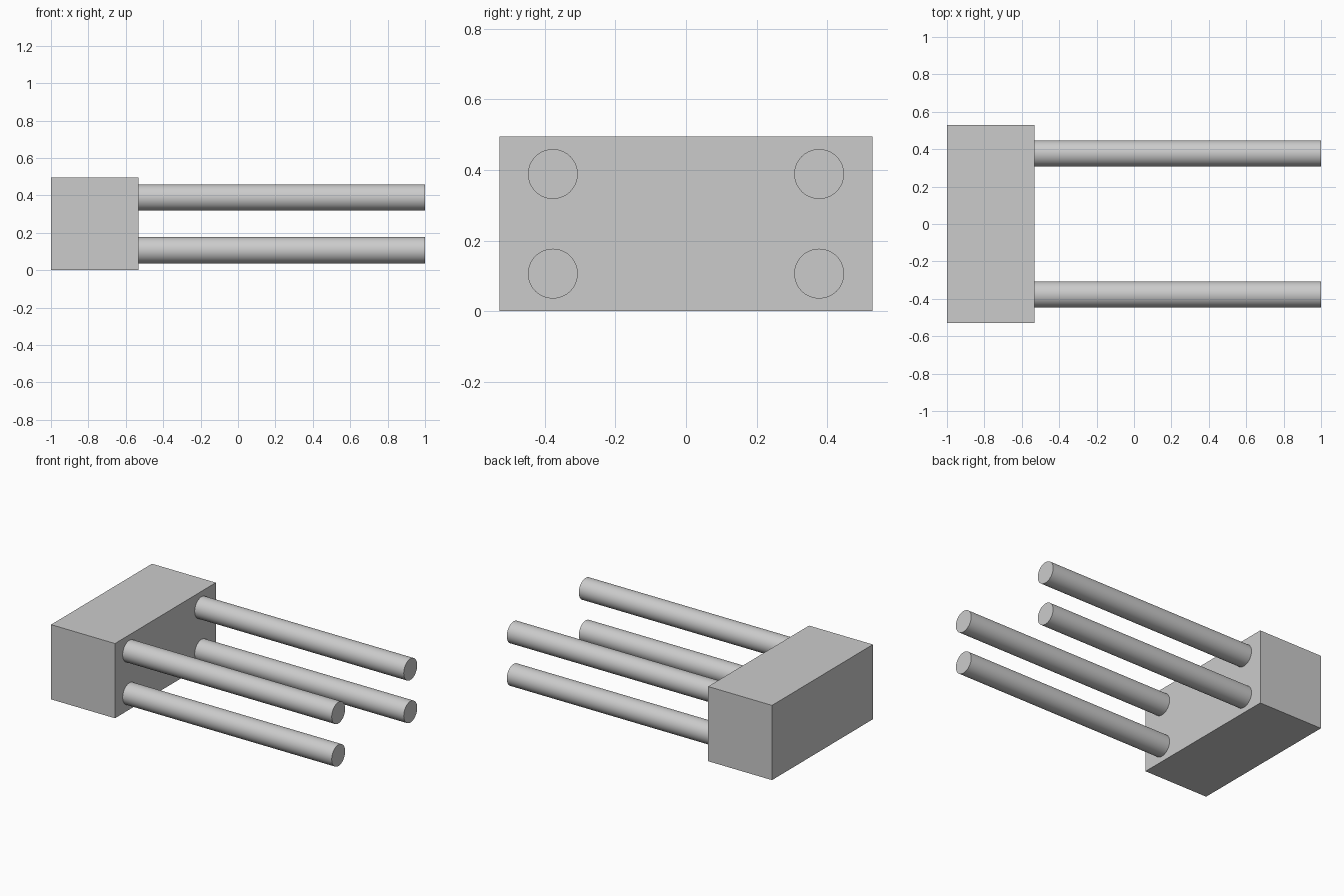
import bpy
import math

cube = bpy.data.objects.get("Cube")
if cube:
    bpy.data.objects.remove(cube, do_unlink=True)

# Plain grey for every part
grey = bpy.data.materials.new("light_grey")
grey.use_nodes = True
colour = (0.6, 0.6, 0.6, 1)
grey.diffuse_color = colour
grey.node_tree.nodes["Principled BSDF"].inputs["Base Color"].default_value = colour

LEFT, FACE, TIP = -1.0, -0.532, 1.0
WIDTH, HEIGHT = 1.056, 0.495
ROD_RADIUS, ROD_Y, ROD_Z = 0.0705, 0.377, 0.141

# Solid end block
bpy.ops.mesh.primitive_cube_add(size=1, location=((LEFT + FACE) / 2, 0, HEIGHT / 2))
block = bpy.context.object
block.name = "end_block"
block.scale = (FACE - LEFT, WIDTH, HEIGHT)
bpy.ops.object.transform_apply(location=False, rotation=False, scale=True)
block.data.materials.append(grey)

# Four round rods standing out from the block
for side, y in (("front", -ROD_Y), ("back", ROD_Y)):
    for level, dz in (("lower", -ROD_Z), ("upper", ROD_Z)):
        bpy.ops.mesh.primitive_cylinder_add(
            vertices=64, radius=ROD_RADIUS, depth=TIP - FACE,
            location=((FACE + TIP) / 2, y, HEIGHT / 2 + dz),
            rotation=(0, math.pi / 2, 0))
        rod = bpy.context.object
        rod.name = f"{side}_{level}_rod"
        rod.data.materials.append(grey)
        bpy.ops.object.shade_smooth_by_angle(angle=math.radians(30))
